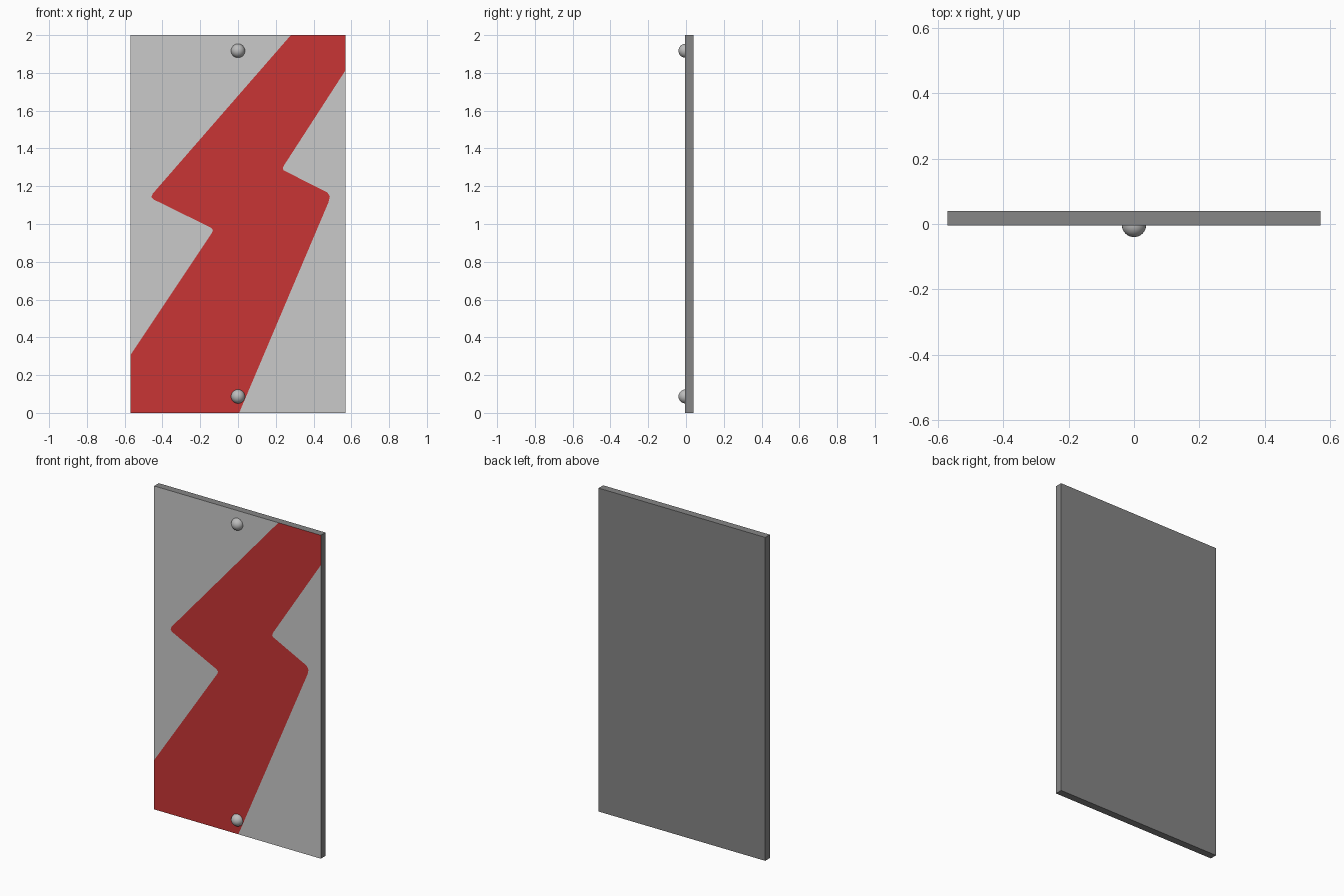
import bpy, bmesh

if "Cube" in bpy.data.objects:
    bpy.data.objects.remove(bpy.data.objects["Cube"])

W, H = 0.57, 2.0
FRONT, BACK = -0.005, 0.04


def material(name, rgb):
    m = bpy.data.materials.new(name)
    m.diffuse_color = (*rgb, 1)
    m.use_nodes = True
    m.node_tree.nodes["Principled BSDF"].inputs["Base Color"].default_value = m.diffuse_color
    return m


dark = material("dark grey", (0.24, 0.24, 0.24))
light = material("light grey", (0.59, 0.59, 0.59))
red = material("red", (0.58, 0.035, 0.035))
steel = material("knob grey", (0.50, 0.50, 0.50))

# zigzag stripe: left and right edges, bottom to top (x, z)
left = [(-W, 0.305), (-0.137, 0.955), (-0.133, 0.968), (-0.142, 0.98),
        (-0.447, 1.13), (-0.458, 1.143), (-0.452, 1.16), (0.28, H)]
right = [(0.006, 0), (0.479, 1.115), (0.486, 1.145), (0.474, 1.167),
         (0.243, 1.283), (0.237, 1.293), (0.242, 1.308), (W, 1.815)]

# panel: three front regions sharing edges, extruded back to a slab
bm = bmesh.new()
verts = {}


def region(points, index):
    for p in points:
        if p not in verts:
            verts[p] = bm.verts.new((p[0], FRONT, p[1]))
    bm.faces.new([verts[p] for p in points]).material_index = index


region(left + [(-W, H)], 1)
region(right[::-1] + [(W, 0)], 1)
region(right + [(W, H)] + left[::-1] + [(-W, 0)], 2)
fronts = bm.faces[:]
ext = bmesh.ops.extrude_face_region(bm, geom=fronts, use_keep_orig=True)
bmesh.ops.translate(bm, vec=(0, BACK - FRONT, 0),
                    verts=[g for g in ext["geom"] if isinstance(g, bmesh.types.BMVert)])
bmesh.ops.recalc_face_normals(bm, faces=bm.faces[:])
for f in bm.faces:
    if f.normal.y > -0.5:
        f.material_index = 0
mesh = bpy.data.meshes.new("panel")
bm.to_mesh(mesh)
bm.free()
for m in (dark, light, red):
    mesh.materials.append(m)
panel = bpy.data.objects.new("panel", mesh)
bpy.context.collection.objects.link(panel)

# round studs at top and bottom
for name, z in (("top_stud", 1.917), ("bottom_stud", 0.087)):
    bpy.ops.mesh.primitive_uv_sphere_add(segments=32, ring_count=16, radius=0.037,
                                         location=(0, -0.003, z))
    stud = bpy.context.object
    stud.name = name
    stud.data.materials.append(steel)
    bpy.ops.object.shade_smooth()
